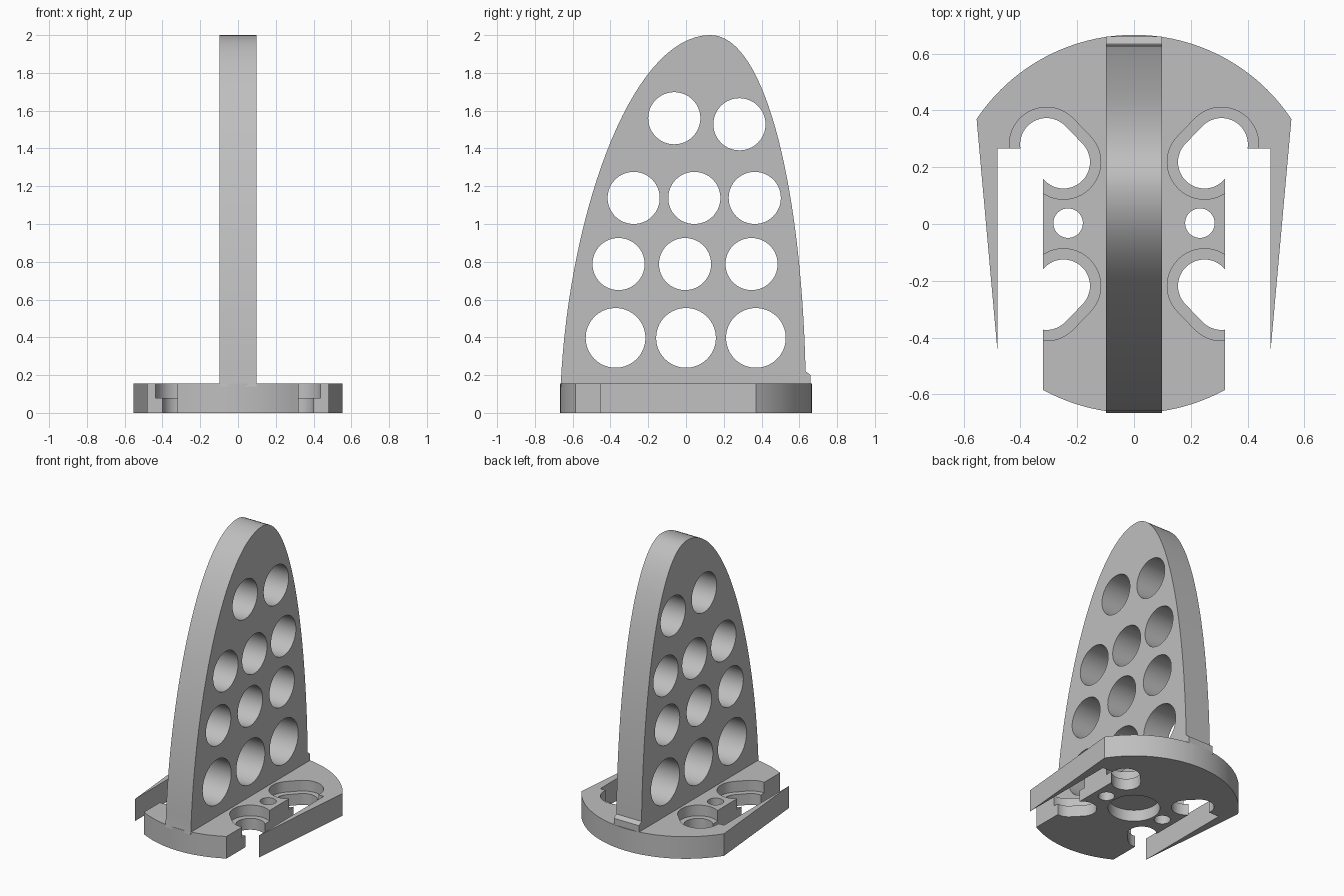
import bpy, bmesh
from math import sin, cos, pi, atan2
from mathutils import Vector
from mathutils.geometry import interpolate_bezier

if "Cube" in bpy.data.objects:
    bpy.data.objects.remove(bpy.data.objects["Cube"])

grey = bpy.data.materials.new("plain grey")
grey.use_nodes = True
grey.diffuse_color = (0.52, 0.52, 0.52, 1)
grey.node_tree.nodes["Principled BSDF"].inputs["Base Color"].default_value = grey.diffuse_color

THICK = 0.155    # base plate thickness
RADIUS = 0.666   # base plate radius
FIN = 0.098      # half width of the fin


def arc(cx, cy, r, a0, a1, n):
    return [(cx + r * cos(a0 + (a1 - a0) * i / n), cy + r * sin(a0 + (a1 - a0) * i / n))
            for i in range(n + 1)]


def circle(cx, cy, r, n=64):
    return arc(cx, cy, r, 0, 2 * pi, n)[:-1]


def prisms(name, outlines, lo, hi, sideways=False):
    """Extrude outlines along z, or along x when sideways (outline is then y, z)."""
    bm = bmesh.new()
    for outline in outlines:
        verts = [bm.verts.new((lo, a, b) if sideways else (a, b, lo)) for a, b in outline]
        face = bm.faces.new(verts)
        new = bmesh.ops.extrude_face_region(bm, geom=[face])["geom"]
        shift = Vector((hi - lo, 0, 0)) if sideways else Vector((0, 0, hi - lo))
        bmesh.ops.translate(bm, vec=shift, verts=[g for g in new if isinstance(g, bmesh.types.BMVert)])
    bmesh.ops.recalc_face_normals(bm, faces=bm.faces)
    mesh = bpy.data.meshes.new(name)
    bm.to_mesh(mesh)
    bm.free()
    mesh.materials.append(grey)
    obj = bpy.data.objects.new(name, mesh)
    bpy.context.collection.objects.link(obj)
    return obj


def cut(obj, cutter):
    cutter.hide_render = True
    mod = obj.modifiers.new("cut", "BOOLEAN")
    mod.operation = "DIFFERENCE"
    mod.solver = "EXACT"
    mod.object = cutter
    bpy.ops.object.select_all(action="DESELECT")
    bpy.context.view_layer.objects.active = obj
    obj.select_set(True)
    bpy.ops.object.modifier_apply(modifier=mod.name)
    bpy.data.objects.remove(cutter)


def finish(obj):
    bpy.ops.object.select_all(action="DESELECT")
    bpy.context.view_layer.objects.active = obj
    obj.select_set(True)
    bpy.ops.object.shade_smooth_by_angle(angle=0.5)


# Base plate: round back, two tapering side arms, narrower front tongue
back = atan2(0.37, 0.555)
front = atan2(-0.585, 0.32)
side = [(0.48, -0.455), (0.48, 0.265), (0.32, 0.265), (0.32, -0.585)]
outline = arc(0, 0, RADIUS, pi - back, back, 48) + side
outline += arc(0, 0, RADIUS, front, -pi - front, 32)[1:-1]
outline += [(-x, y) for x, y in reversed(side)]
base = prisms("base_plate", [outline], 0, THICK)


# Diagonal slots, one in each quarter, with a wider step in the upper half
def slot(sx, sy, r):
    pts = arc(0.308, 0.28, r, -pi / 4, 3 * pi / 4, 24) + arc(0.248, 0.218, r, 3 * pi / 4, 7 * pi / 4, 24)
    return [(sx * x, sy * y) for x, y in pts]


corners = [(sx, sy) for sx in (1, -1) for sy in (1, -1)]
cut(base, prisms("slot_cutter", [slot(sx, sy, 0.093) for sx, sy in corners], -0.1, 0.3))
cut(base, prisms("step_cutter", [slot(sx, sy, 0.131) for sx, sy in corners], 0.08, 0.3))

# Small through holes and the round recess underneath
cut(base, prisms("hole_cutter", [circle(s * 0.232, 0.003, 0.052, 40) for s in (1, -1)], -0.1, 0.3))
cut(base, prisms("recess_cutter", [circle(0, 0, 0.165)], -0.1, 0.08))
finish(base)


# Upright fin: two curves meeting at a rounded tip, small heel at the back
def curve(*p):
    return [(v.x, v.y) for v in interpolate_bezier(*[Vector(q) for q in p], 32)]


profile = [(-0.665, 0.14)]
profile += curve((-0.663, THICK), (-0.62, 1.05), (-0.29, 2), (0.13, 2))
profile += curve((0.13, 2), (0.42, 2), (0.61, 1.2), (0.633, 0.22))[1:]
profile += [(0.66, 0.2), (0.66, 0.14)]
fin = prisms("fin", [profile], -FIN, FIN, sideways=True)

# Rows of round holes through the fin: height, radius, positions
rows = [(0.397, 0.158, (-0.373, 0, 0.37)),
        (0.788, 0.138, (-0.357, -0.005, 0.347)),
        (1.138, 0.138, (-0.277, 0.044, 0.364)),
        (1.56, 0.138, (-0.062,)),
        (1.528, 0.138, (0.283,))]
holes = [circle(y, z, r) for z, r, ys in rows for y in ys]
cut(fin, prisms("fin_cutter", holes, -0.3, 0.3, sideways=True))
finish(fin)
